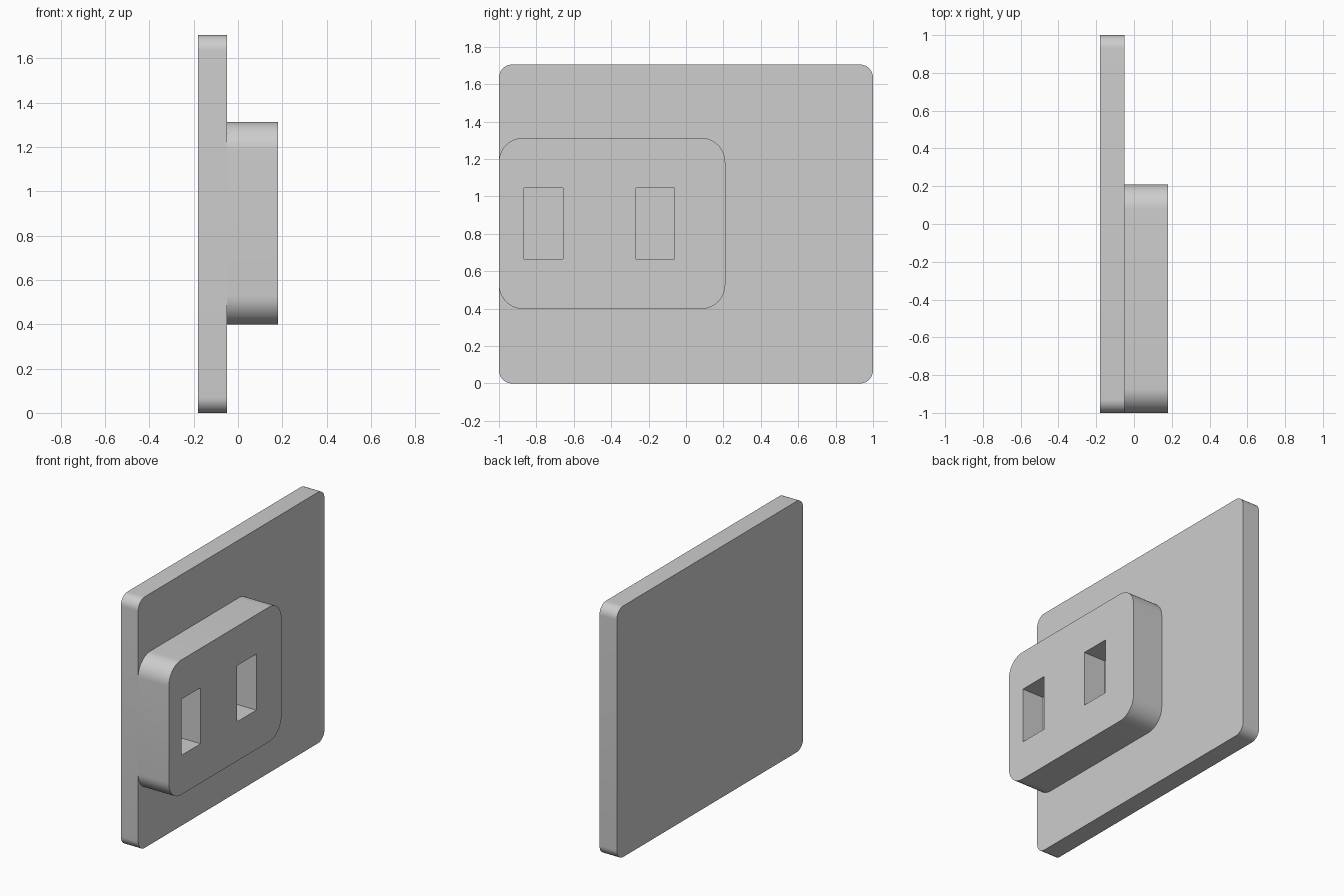
import bpy
import bmesh
from math import radians
from mathutils import Vector

default_cube = bpy.data.objects.get("Cube")
if default_cube:
    bpy.data.objects.remove(default_cube, do_unlink=True)

grey = bpy.data.materials.new("light_grey")
grey.use_nodes = True
colour = (0.61, 0.61, 0.61, 1)
grey.diffuse_color = colour
grey.node_tree.nodes["Principled BSDF"].inputs["Base Color"].default_value = colour


def slab(name, low, high, radius=0):
    """Box between two corners, with the edges along x rounded."""
    low, high = Vector(low), Vector(high)
    bm = bmesh.new()
    bmesh.ops.create_cube(bm, size=1)
    bmesh.ops.scale(bm, vec=high - low, verts=bm.verts)
    bmesh.ops.translate(bm, vec=(low + high) / 2, verts=bm.verts)
    if radius:
        edges = [e for e in bm.edges
                 if abs(e.verts[0].co.x - e.verts[1].co.x) > 0.01]
        bmesh.ops.bevel(bm, geom=edges, offset=radius, segments=12,
                        profile=0.5, affect='EDGES')
    mesh = bpy.data.meshes.new(name)
    bm.to_mesh(mesh)
    bm.free()
    mesh.materials.append(grey)
    obj = bpy.data.objects.new(name, mesh)
    bpy.context.collection.objects.link(obj)
    return obj


def activate(obj):
    bpy.ops.object.select_all(action='DESELECT')
    obj.select_set(True)
    bpy.context.view_layer.objects.active = obj


# Back plate and the raised block on it
plate = slab("back_plate", (-0.18, -1, 0), (-0.05, 1, 1.705), 0.07)
block = slab("raised_block", (-0.05, -1, 0.398), (0.18, 0.21, 1.313), 0.13)

# Two blind rectangular pockets in the block
for y in (-0.865, -0.268):
    cutter = slab("pocket_cutter", (0.015, y, 0.665), (0.25, y + 0.207, 1.045))
    cutter.hide_render = True
    cut = block.modifiers.new("pocket", 'BOOLEAN')
    cut.operation = 'DIFFERENCE'
    cut.solver = 'EXACT'
    cut.object = cutter
    activate(block)
    bpy.ops.object.modifier_apply(modifier=cut.name)
    bpy.data.objects.remove(cutter, do_unlink=True)

# Smooth corners with sharp rims
for part in (plate, block):
    activate(part)
    bpy.ops.object.shade_smooth_by_angle(angle=radians(30))
